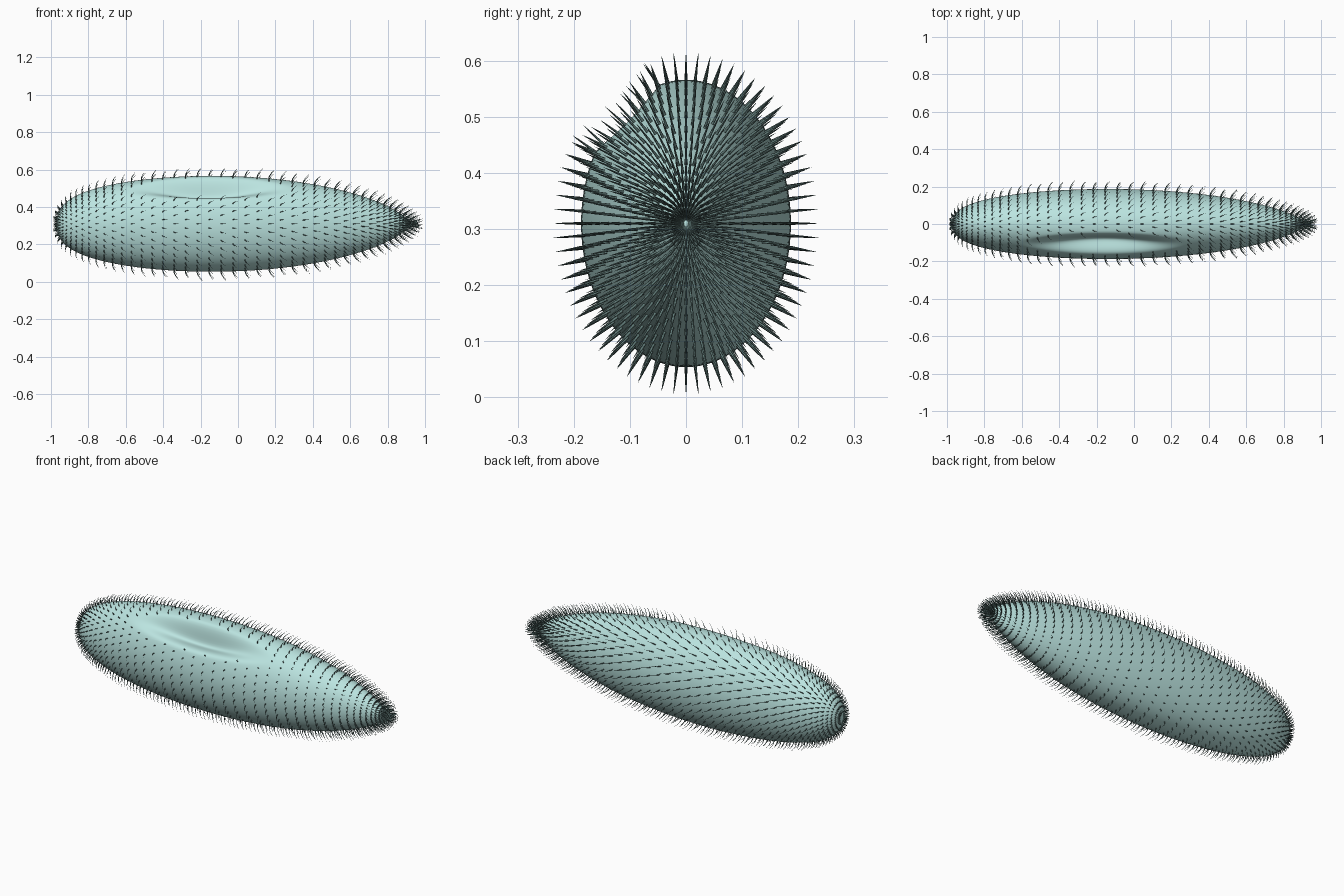
import bpy, bmesh, math
from mathutils import Vector

if "Cube" in bpy.data.objects:
    bpy.data.objects.remove(bpy.data.objects["Cube"])

CZ, RY, RZ = 0.31, 0.187, 0.256          # body centre height, half width, half height
X0, X1 = -0.97, 0.915                    # blunt end, pointed end


def material(name, col):
    m = bpy.data.materials.new(name)
    m.diffuse_color = (*col, 1)
    m.use_nodes = True
    m.node_tree.nodes["Principled BSDF"].inputs["Base Color"].default_value = m.diffuse_color
    return m


# Body profile: t runs 0..pi from the pointed end to the blunt end
def profile(t):
    u = math.cos(t)
    s = math.sin(t)
    r = s ** (1.0 + 0.22 * u) * (1 - 0.12 * u) / 1.007
    return (X0 + X1) / 2 + u * (X1 - X0) / 2, r


def groove(x, p):
    q = ((x + 0.16) / 0.46) ** 2 + ((p - 0.65) / 0.42) ** 2
    return (1 - q) ** 2 if q < 1 else 0.0


# p is the angle round the body, measured from the top towards the front
def surf(t, p):
    x, r = profile(t)
    k = r * (1 - 0.33 * groove(x, p))
    return Vector((x, -RY * k * math.sin(p), CZ + RZ * k * math.cos(p)))


def finish(bm, name, mat):
    bmesh.ops.recalc_face_normals(bm, faces=bm.faces)
    me = bpy.data.meshes.new(name)
    bm.to_mesh(me)
    bm.free()
    for f in me.polygons:
        f.use_smooth = True
    me.materials.append(mat)
    ob = bpy.data.objects.new(name, me)
    bpy.context.collection.objects.link(ob)


# Body: lofted rings closed by two poles
bm = bmesh.new()
N, M = 110, 128
rings = [[bm.verts.new(surf(math.pi * i / N, 2 * math.pi * j / M)) for j in range(M)]
         for i in range(1, N)]
for a, b in zip(rings, rings[1:]):
    for j in range(M):
        k = (j + 1) % M
        bm.faces.new((a[j], a[k], b[k], b[j]))
for ring, x in ((rings[0], X1), (rings[-1], X0)):
    tip = bm.verts.new((x, 0, CZ))
    for j in range(M):
        bm.faces.new((ring[j], ring[(j + 1) % M], tip))
finish(bm, "body", material("body_teal", (0.5, 0.78, 0.75)))

# Cilia: tapered hairs in staggered rings, bent towards the pointed end
bm = bmesh.new()
ROWS, COUNT, SEG, SIDES = 46, 36, 4, 4


def hair(base, n):
    side = n.cross(Vector((1, 0, 0))).normalized()
    fwd = side.cross(n)
    prev = None
    for i in range(SEG):
        s = i / SEG
        c = base + n * (0.052 * s - 0.002) + Vector((0.03 * s * s, 0, 0))
        w = 0.0028 * (1 - 0.8 * s)
        cur = [bm.verts.new(c + w * (side * math.cos(a) + fwd * math.sin(a)))
               for a in (2 * math.pi * k / SIDES for k in range(SIDES))]
        if prev:
            for k in range(SIDES):
                j = (k + 1) % SIDES
                bm.faces.new((prev[k], prev[j], cur[j], cur[k]))
        prev = cur
    tip = bm.verts.new(base + n * 0.05 + Vector((0.03, 0, 0)))
    for k in range(SIDES):
        bm.faces.new((prev[k], prev[(k + 1) % SIDES], tip))


for i in range(1, ROWS):
    t = math.pi * i / ROWS
    for j in range(COUNT):
        p = 2 * math.pi * (j + 0.5 * (i % 2)) / COUNT
        if groove(profile(t)[0], p) > 0.02:
            continue
        e = 1e-3
        n = (surf(t + e, p) - surf(t - e, p)).cross(surf(t, p + e) - surf(t, p - e)).normalized()
        base = surf(t, p)
        if n.dot(base - Vector((-0.03, 0, CZ))) < 0:
            n = -n
        hair(base, n)
finish(bm, "cilia", material("cilia_dark", (0.12, 0.2, 0.19)))
